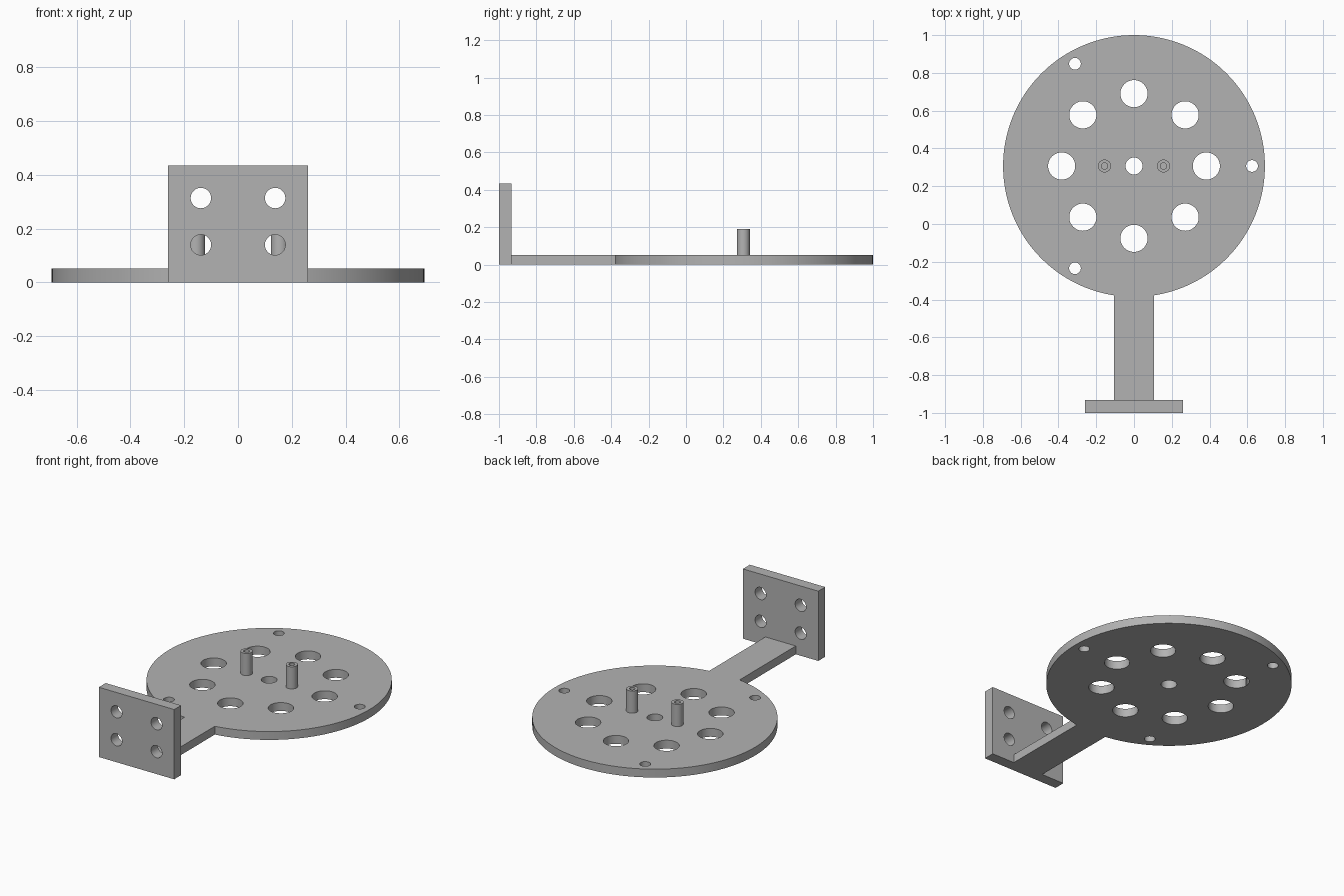
import bpy
import math
from mathutils import Vector

cube = bpy.data.objects.get("Cube")
if cube:
    bpy.data.objects.remove(cube, do_unlink=True)

grey = bpy.data.materials.new("plain grey")
grey.use_nodes = True
grey.diffuse_color = (0.45, 0.45, 0.45, 1)
grey.node_tree.nodes["Principled BSDF"].inputs["Base Color"].default_value = (0.45, 0.45, 0.45, 1)

DISC_Y = 0.307
THICK = 0.052
WALL_BACK = -0.932


def finish(obj, name):
    obj.name = obj.data.name = name
    obj.data.materials.clear()
    obj.data.materials.append(grey)
    return obj


def box(name, lo, hi):
    lo, hi = Vector(lo), Vector(hi)
    bpy.ops.mesh.primitive_cube_add(size=1, location=(lo + hi) / 2)
    obj = bpy.context.object
    obj.scale = hi - lo
    bpy.ops.object.transform_apply(location=True, rotation=True, scale=True)
    return finish(obj, name)


def cylinder(name, radius, start, end, sides=48):
    start, end = Vector(start), Vector(end)
    axis = end - start
    bpy.ops.mesh.primitive_cylinder_add(
        vertices=sides, radius=radius, depth=axis.length, location=(start + end) / 2,
        rotation=axis.to_track_quat('Z', 'Y').to_euler())
    obj = bpy.context.object
    bpy.ops.object.transform_apply(location=True, rotation=True, scale=True)
    return finish(obj, name)


def combine(target, others, operation):
    """Apply a boolean with each helper, then remove the helper."""
    for other in others:
        other.hide_render = True
        mod = target.modifiers.new("combine", 'BOOLEAN')
        mod.operation, mod.solver, mod.object = operation, 'EXACT', other
        bpy.ops.object.select_all(action='DESELECT')
        bpy.context.view_layer.objects.active = target
        target.select_set(True)
        bpy.ops.object.modifier_apply(modifier=mod.name)
        bpy.data.objects.remove(other, do_unlink=True)


def smooth(obj):
    bpy.ops.object.select_all(action='DESELECT')
    bpy.context.view_layer.objects.active = obj
    obj.select_set(True)
    bpy.ops.object.shade_smooth_by_angle(angle=math.radians(30))


def disc_hole(radius, distance=0, angle=0):
    x = distance * math.cos(angle)
    y = DISC_Y + distance * math.sin(angle)
    return cylinder("hole_cutter", radius, (x, y, -0.1), (x, y, 0.15))


# Round base plate with its arm and upright mounting plate
bracket = cylinder("bracket", 0.693, (0, DISC_Y, 0), (0, DISC_Y, THICK), 128)
arm = box("arm", (-0.105, WALL_BACK - 0.03, 0), (0.105, -0.3, THICK))
mount = box("mounting_plate", (-0.26, -1, 0), (0.26, WALL_BACK, 0.435))
combine(bracket, [arm, mount], 'UNION')

# Centre hole, ring of large holes and three rim holes
holes = [disc_hole(0.045)]
holes += [disc_hole(0.072, 0.383, i * math.tau / 8) for i in range(8)]
holes += [disc_hole(0.031, 0.625, i * math.tau / 3) for i in range(3)]

# Four bolt holes through the mounting plate
for x in (-0.138, 0.138):
    for z in (0.14, 0.314):
        holes.append(cylinder("bolt_cutter", 0.038, (x, -1.1, z), (x, -0.85, z)))
combine(bracket, holes, 'DIFFERENCE')
smooth(bracket)

# Two hollow standoff posts
for side, x in (("right", -0.156), ("left", 0.156)):
    post = cylinder(side + "_post", 0.034, (x, DISC_Y, THICK - 0.02), (x, DISC_Y, 0.19))
    bore = cylinder("bore_cutter", 0.017, (x, DISC_Y, THICK), (x, DISC_Y, 0.25), 32)
    combine(post, [bore], 'DIFFERENCE')
    smooth(post)
